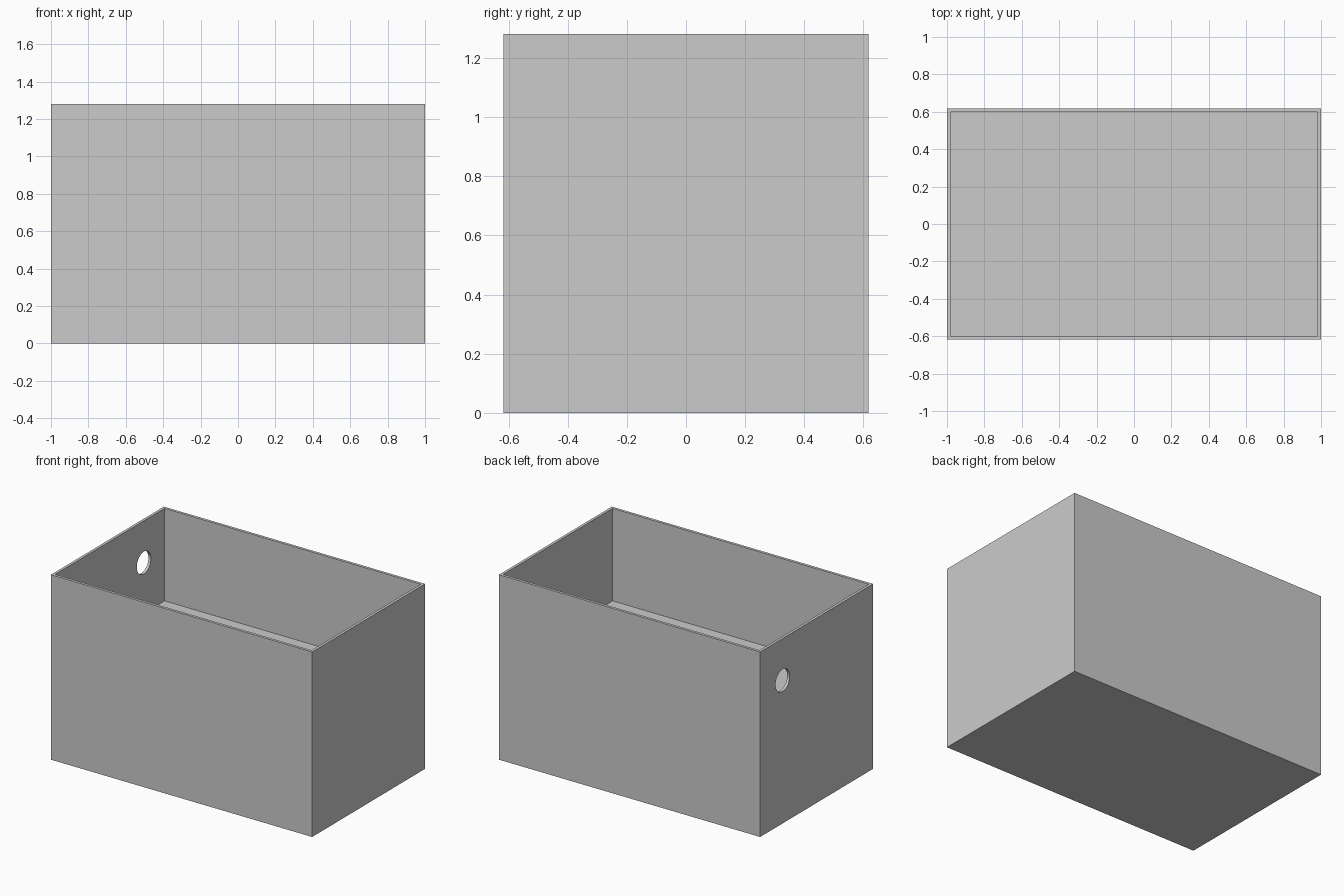
import bpy
import bmesh
from math import radians
from mathutils import Matrix

default = bpy.data.objects.get("Cube")
if default:
    bpy.data.objects.remove(default, do_unlink=True)

WIDTH, DEPTH, HEIGHT = 2.0, 1.234, 1.28
WALL = 0.019
FLOOR_Z = 0.64

grey = bpy.data.materials.new("plain grey")
grey.use_nodes = True
colour = (0.6, 0.6, 0.6, 1)
grey.diffuse_color = colour
grey.node_tree.nodes["Principled BSDF"].inputs["Base Color"].default_value = colour


def make_object(name, bm):
    mesh = bpy.data.meshes.new(name)
    bm.to_mesh(mesh)
    bm.free()
    mesh.materials.append(grey)
    obj = bpy.data.objects.new(name, mesh)
    bpy.context.collection.objects.link(obj)
    return obj


# Open box: inset the top to form the rim, then sink the raised floor
bm = bmesh.new()
bmesh.ops.create_cube(bm, size=1)
bmesh.ops.scale(bm, vec=(WIDTH, DEPTH, HEIGHT), verts=bm.verts)
bmesh.ops.translate(bm, vec=(0, 0, HEIGHT / 2), verts=bm.verts)
bm.normal_update()
top = max(bm.faces, key=lambda f: f.calc_center_median().z)
bmesh.ops.inset_region(bm, faces=[top], thickness=WALL, use_even_offset=True)
sunk = bmesh.ops.extrude_face_region(bm, geom=[top])["geom"]
floor_verts = [g for g in sunk if isinstance(g, bmesh.types.BMVert)]
bmesh.ops.translate(bm, vec=(0, 0, FLOOR_Z - HEIGHT), verts=floor_verts)
if top.is_valid:
    bmesh.ops.delete(bm, geom=[top], context="FACES_ONLY")
bmesh.ops.recalc_face_normals(bm, faces=bm.faces)
box = make_object("open_box", bm)

# Round hole through one end wall, near the back
bm = bmesh.new()
bmesh.ops.create_cone(bm, cap_ends=True, segments=48, radius1=0.077, radius2=0.077,
                      depth=0.2,
                      matrix=Matrix.Translation((-WIDTH / 2, 0.372, 0.99))
                      @ Matrix.Rotation(radians(90), 4, "Y"))
cutter = make_object("hole_cutter", bm)
cutter.hide_render = True

cut = box.modifiers.new("end hole", "BOOLEAN")
cut.operation = "DIFFERENCE"
cut.solver = "EXACT"
cut.object = cutter

bpy.ops.object.select_all(action="DESELECT")
box.select_set(True)
bpy.context.view_layer.objects.active = box
bpy.ops.object.modifier_apply(modifier=cut.name)
bpy.data.objects.remove(cutter, do_unlink=True)
bpy.ops.object.shade_smooth_by_angle(angle=radians(30))
